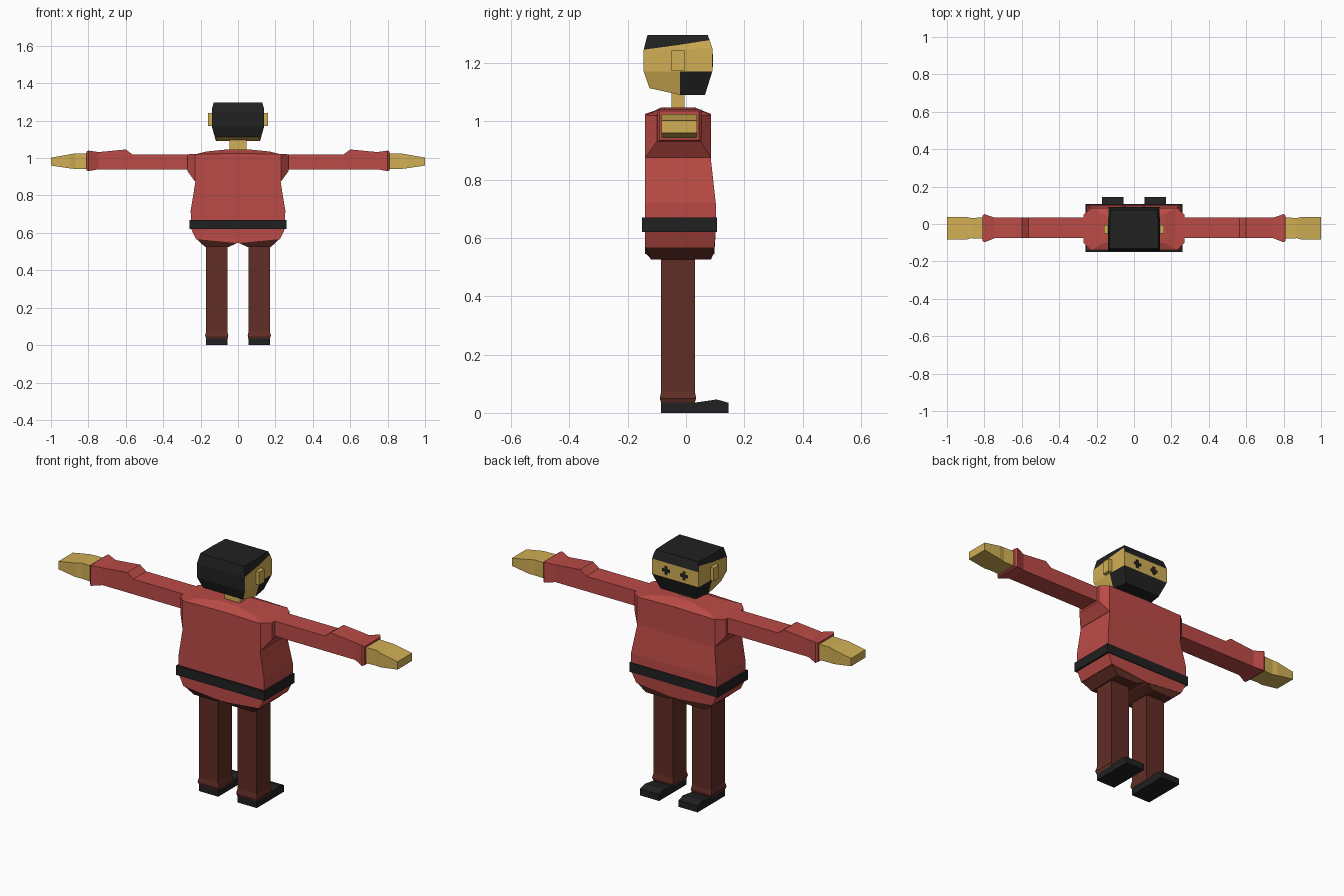
import bpy
import bmesh


def material(name, rgb):
    m = bpy.data.materials.new(name)
    m.diffuse_color = (*rgb, 1)
    return m


RED = material("red_cloth", (0.5, 0.07, 0.061))
SKIN = material("tan_skin", (0.64, 0.43, 0.09))
BROWN = material("brown_trousers", (0.12, 0.027, 0.019))
BLACK = material("black", (0.015, 0.015, 0.015))


def loft(name, rings, mats, rule=None, split_caps=False):
    """Join equal-length rings of points with quads and close both ends."""
    bm = bmesh.new()
    rows = [[bm.verts.new(p) for p in r] for r in rings]
    n = len(rows[0])
    for a, b in zip(rows, rows[1:]):
        for i in range(n):
            j = (i + 1) % n
            bm.faces.new((a[i], a[j], b[j], b[i]))
    for r in (rows[0], rows[-1]):
        if split_caps:
            bm.faces.new((r[0], r[1], r[4], r[5]))
            bm.faces.new((r[1], r[2], r[3], r[4]))
        else:
            bm.faces.new(r)
    bmesh.ops.recalc_face_normals(bm, faces=bm.faces)
    if rule:
        for f in bm.faces:
            f.material_index = rule(f)
    me = bpy.data.meshes.new(name)
    bm.to_mesh(me)
    bm.free()
    for m in mats:
        me.materials.append(m)
    ob = bpy.data.objects.new(name, me)
    bpy.context.collection.objects.link(ob)
    return ob


def flat(x0, x1, y0, y1, z):
    return [(x0, y0, z), (x1, y0, z), (x1, y1, z), (x0, y1, z)]


def across(s, x, y0, y1, z0, z1):
    return [(s * x, y0, z0), (s * x, y1, z0), (s * x, y1, z1), (s * x, y0, z1)]


def box(name, x0, x1, y0, y1, z0, z1, mat):
    return loft(name, [flat(x0, x1, y0, y1, z0), flat(x0, x1, y0, y1, z1)], [mat])


# Tunic: half width, back, front, side height, centre-line height
def tunic_ring(w, y0, y1, z, zc):
    return [(-w, y0, z), (0, y0, zc), (w, y0, z), (w, y1, z), (0, y1, zc), (-w, y1, z)]


loft("tunic", [tunic_ring(*r) for r in (
    (0.225, -0.14, 0.097, 0.567, 0.545),
    (0.25, -0.14, 0.102, 0.62, 0.62),
    (0.253, -0.14, 0.102, 0.72, 0.72),
    (0.228, -0.14, 0.085, 0.872, 0.872),
    (0.228, -0.14, 0.085, 1.02, 1.025),
    (0.17, -0.105, 0.055, 1.035, 1.037),
    (0.05, -0.085, 0.03, 1.047, 1.047))], [RED])
box("belt", -0.26, 0.26, -0.15, 0.106, 0.62, 0.67, BLACK)
box("neck", -0.046, 0.046, -0.05, -0.005, 1.03, 1.11, SKIN)


# Head: three half-outline points per ring (back, middle, front), mirrored
def head_ring(*half):
    return list(half) + [(-x, y, z) for x, y, z in reversed(half)]


def head_rule(f):
    c = f.calc_center_median()
    if f.normal.y < -0.7 or c.z > 1.263:
        return 1                                   # hair
    return int(c.z < 1.168 and c.y > -0.02)        # beard


loft("head", [
    head_ring((0.118, -0.125, 1.113), (0.118, -0.02, 1.09), (0.105, 0.065, 1.09)),
    head_ring((0.14, -0.145, 1.17), (0.14, -0.02, 1.17), (0.137, 0.09, 1.17)),
    head_ring((0.14, -0.145, 1.242), (0.14, -0.02, 1.246), (0.137, 0.09, 1.25)),
    head_ring((0.14, -0.145, 1.245), (0.139, -0.02, 1.262), (0.132, 0.081, 1.278)),
    head_ring((0.13, -0.132, 1.296), (0.13, -0.02, 1.296), (0.125, 0.074, 1.296)),
], [SKIN, BLACK], head_rule, split_caps=True)

for s, side in ((-1, "left"), (1, "right")):
    # Ear and cross-shaped eye
    box(side + "_ear", s * 0.13, s * 0.16, -0.05, -0.005, 1.172, 1.242, SKIN)
    ex, ez = s * 0.053, 1.208
    box(side + "_eye_bar", ex - 0.023, ex + 0.023, 0.088, 0.092, ez - 0.008, ez + 0.008, BLACK)
    box(side + "_eye_post", ex - 0.008, ex + 0.008, 0.088, 0.0925, ez - 0.022, ez + 0.022, BLACK)

    # Shoulder flaring out of the tunic
    loft(side + "_shoulder", [across(s, *r) for r in (
        (0.2, -0.138, 0.083, 0.872, 1.02),
        (0.23, -0.14, 0.085, 0.875, 1.022),
        (0.27, -0.1, 0.05, 0.93, 1.02))], [RED])

    # Sleeve with raised forearm and flared cuff
    loft(side + "_sleeve", [across(s, *r) for r in (
        (0.25, -0.076, 0.034, 0.94, 1.02),
        (0.565, -0.076, 0.034, 0.94, 1.02),
        (0.6, -0.076, 0.034, 0.94, 1.046),
        (0.745, -0.076, 0.034, 0.94, 1.032),
        (0.8, -0.098, 0.053, 0.93, 1.04),
        (0.81, -0.09, 0.045, 0.935, 1.035))], [RED])

    # Mitten hand
    loft(side + "_hand", [across(s, *r) for r in (
        (0.79, -0.08, 0.036, 0.942, 1.025),
        (0.87, -0.076, 0.032, 0.942, 1.025),
        (0.9, -0.084, 0.038, 0.945, 1.02),
        (1.0, -0.084, 0.038, 0.96, 1.002))], [SKIN])

    # Hip tapering into the leg
    a = [(0, -0.139, 0.548), (s * 0.224, -0.139, 0.569),
         (s * 0.224, 0.096, 0.569), (0, 0.096, 0.548)]
    loft(side + "_hip", [a, flat(s * 0.05, s * 0.176, -0.118, 0.085, 0.525)], [BROWN])

    # Trouser leg with flared hem
    loft(side + "_leg", [flat(s * x0, s * x1, y0, y1, z) for x0, x1, y0, y1, z in (
        (0.055, 0.17, -0.085, 0.03, 0.035),
        (0.052, 0.176, -0.09, 0.035, 0.05),
        (0.057, 0.17, -0.085, 0.03, 0.075),
        (0.057, 0.17, -0.085, 0.03, 0.54))], [BROWN])

    # Shoe with raised toe
    profile = [(-0.085, 0), (0.145, 0), (0.145, 0.035), (0.105, 0.046),
               (0.03, 0.035), (-0.085, 0.035)]
    loft(side + "_shoe", [[(s * x, y, z) for y, z in profile] for x in (0.057, 0.17)], [BLACK])
